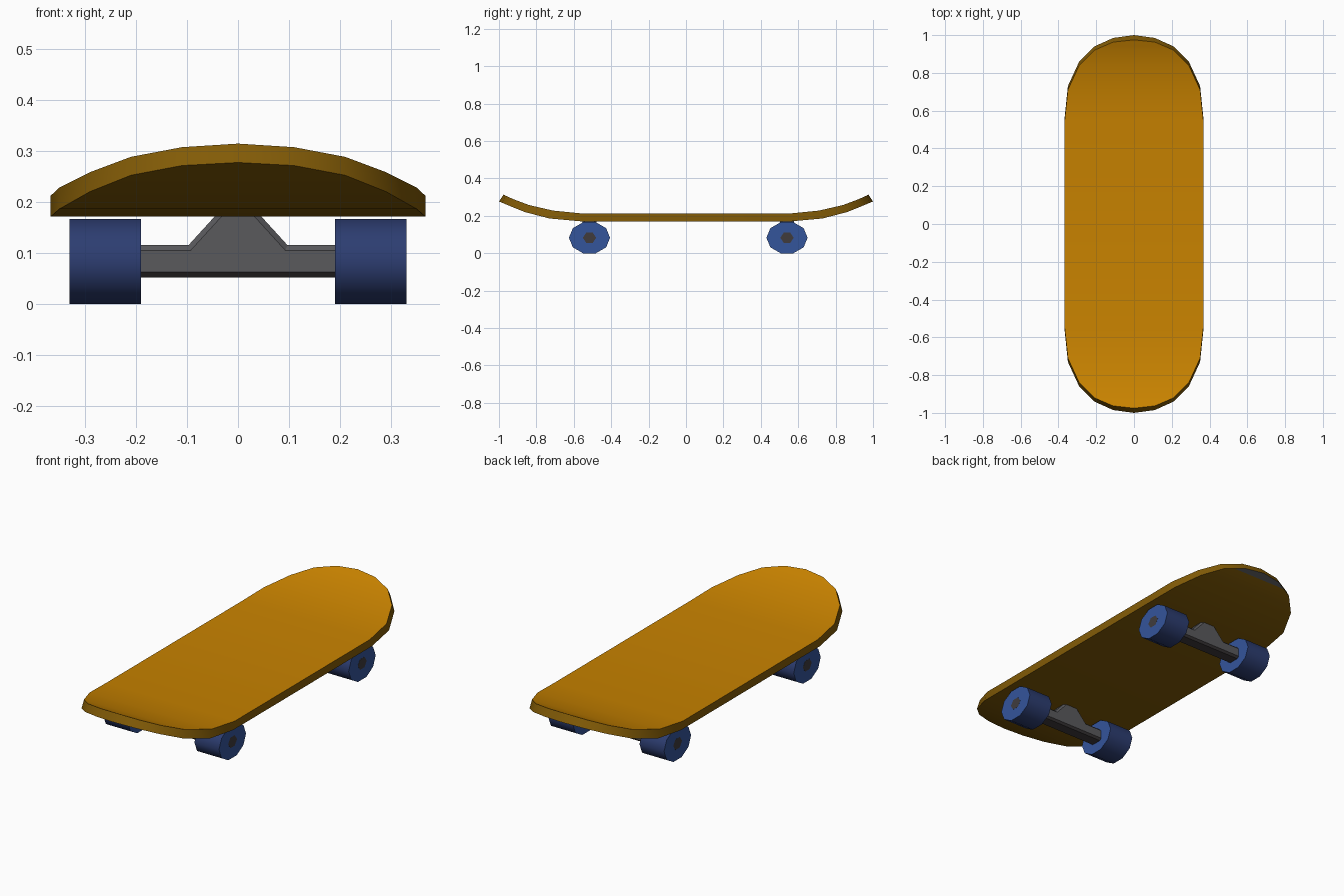
import bpy, bmesh, math

if "Cube" in bpy.data.objects:
    bpy.data.objects.remove(bpy.data.objects["Cube"])


def material(name, rgb):
    m = bpy.data.materials.new(name)
    m.diffuse_color = (*rgb, 1)
    m.use_nodes = True
    m.node_tree.nodes["Principled BSDF"].inputs["Base Color"].default_value = m.diffuse_color
    return m


GRIP = material("amber_top", (0.58, 0.225, 0.0))
WOOD = material("brown_wood", (0.225, 0.105, 0.002))
BLUE = material("blue_wheel_side", (0.034, 0.09, 0.33))
TREAD = material("dark_blue_tread", (0.026, 0.047, 0.165))
METAL = material("grey_metal", (0.1, 0.1, 0.108))
DARK = material("dark_axle", (0.05, 0.044, 0.046))


def finish(bm, name, mats, smooth=None):
    bmesh.ops.recalc_face_normals(bm, faces=bm.faces)
    me = bpy.data.meshes.new(name)
    bm.to_mesh(me)
    bm.free()
    for m in mats:
        me.materials.append(m)
    ob = bpy.data.objects.new(name, me)
    bpy.context.collection.objects.link(ob)
    if smooth:
        bpy.ops.object.select_all(action='DESELECT')
        ob.select_set(True)
        bpy.context.view_layer.objects.active = ob
        bpy.ops.object.shade_smooth_by_angle(angle=math.radians(smooth))
    return ob


def barrel(name, x0, x1, y, z, ry, rz, sides, mats, smooth=None):
    """Oval cylinder lying along x; first material on the ends, last around."""
    bm = bmesh.new()
    rings = []
    for x in (x0, x1):
        rings.append([bm.verts.new((x, y + ry * math.cos(2 * math.pi * i / sides),
                                    z + rz * math.sin(2 * math.pi * i / sides)))
                      for i in range(sides)])
    for r in rings:
        bm.faces.new(r)
    for i in range(sides):
        j = (i + 1) % sides
        f = bm.faces.new((rings[0][i], rings[0][j], rings[1][j], rings[1][i]))
        f.material_index = len(mats) - 1
    return finish(bm, name, mats, smooth)


# deck: half-outline stations (half width, y, z) for upper and lower skins
UPPER = [(0.367, 0.55, 0.212), (0.35, 0.71, 0.228), (0.29, 0.84, 0.258),
         (0.21, 0.92, 0.288), (0.16, 0.9415, 0.2975), (0.11, 0.963, 0.307),
         (0, 0.975, 0.314)]
LOWER = [(0.367, 0.565, 0.171), (0.35, 0.73, 0.186), (0.29, 0.86, 0.22),
         (0.21, 0.94, 0.252), (0.16, 0.9625, 0.2615), (0.11, 0.985, 0.271),
         (0, 1.0, 0.277)]


def skin(bm, half):
    stations = [(x, -y, z) for x, y, z in reversed(half)] + half
    rows = []
    for x, y, z in stations:
        rows.append([bm.verts.new((s * x, y, z)) for s in ((-1, 1) if x else (1,))])
    faces = [bm.faces.new(a + b[::-1]) for a, b in zip(rows, rows[1:])]
    return rows, faces


bm = bmesh.new()
top, top_faces = skin(bm, UPPER)
bot, bot_faces = skin(bm, LOWER)
for i in range(len(top) - 1):
    for s in (0, -1):
        f = bm.faces.new((top[i][s], top[i + 1][s], bot[i + 1][s], bot[i][s]))
        f.material_index = 1
for f in bot_faces:
    # grey skid patch under the tail tip
    f.material_index = 2 if f.calc_center_median().y > 0.965 else 1
finish(bm, "deck", [GRIP, WOOD, METAL], 45)

# trucks, axles and wheels
HANGER = [(-0.25, 0.052), (0.25, 0.052), (0.25, 0.115), (0.097, 0.115),
          (0.035, 0.183), (-0.035, 0.183), (-0.097, 0.115), (-0.25, 0.115)]
for end, y in (("front", -0.516), ("back", 0.54)):
    bm = bmesh.new()
    face = bm.faces.new([bm.verts.new((x, y - 0.037, z)) for x, z in HANGER])
    ext = bmesh.ops.extrude_face_region(bm, geom=[face])
    for v in ext["geom"]:
        if isinstance(v, bmesh.types.BMVert):
            v.co.y += 0.074
    bmesh.ops.recalc_face_normals(bm, faces=bm.faces)
    # chamfer the front and back outlines
    rim = [e for e in bm.edges if abs(e.verts[0].co.y - e.verts[1].co.y) < 0.001]
    bmesh.ops.bevel(bm, geom=rim, offset=0.01, segments=1, affect='EDGES')
    # darker underside
    bm.normal_update()
    for f in bm.faces:
        f.material_index = 1 if f.normal.z < -0.3 else 0
    finish(bm, end + "_truck", [METAL, DARK])

    barrel(end + "_axle", -0.3305, 0.3305, y, 0.083, 0.036, 0.031, 6, [DARK])
    for side, s in (("left", -1), ("right", 1)):
        barrel(f"{end}_{side}_wheel", s * 0.19, s * 0.33, y, 0.083,
               0.11, 0.0872, 10, [BLUE, TREAD], 50)
